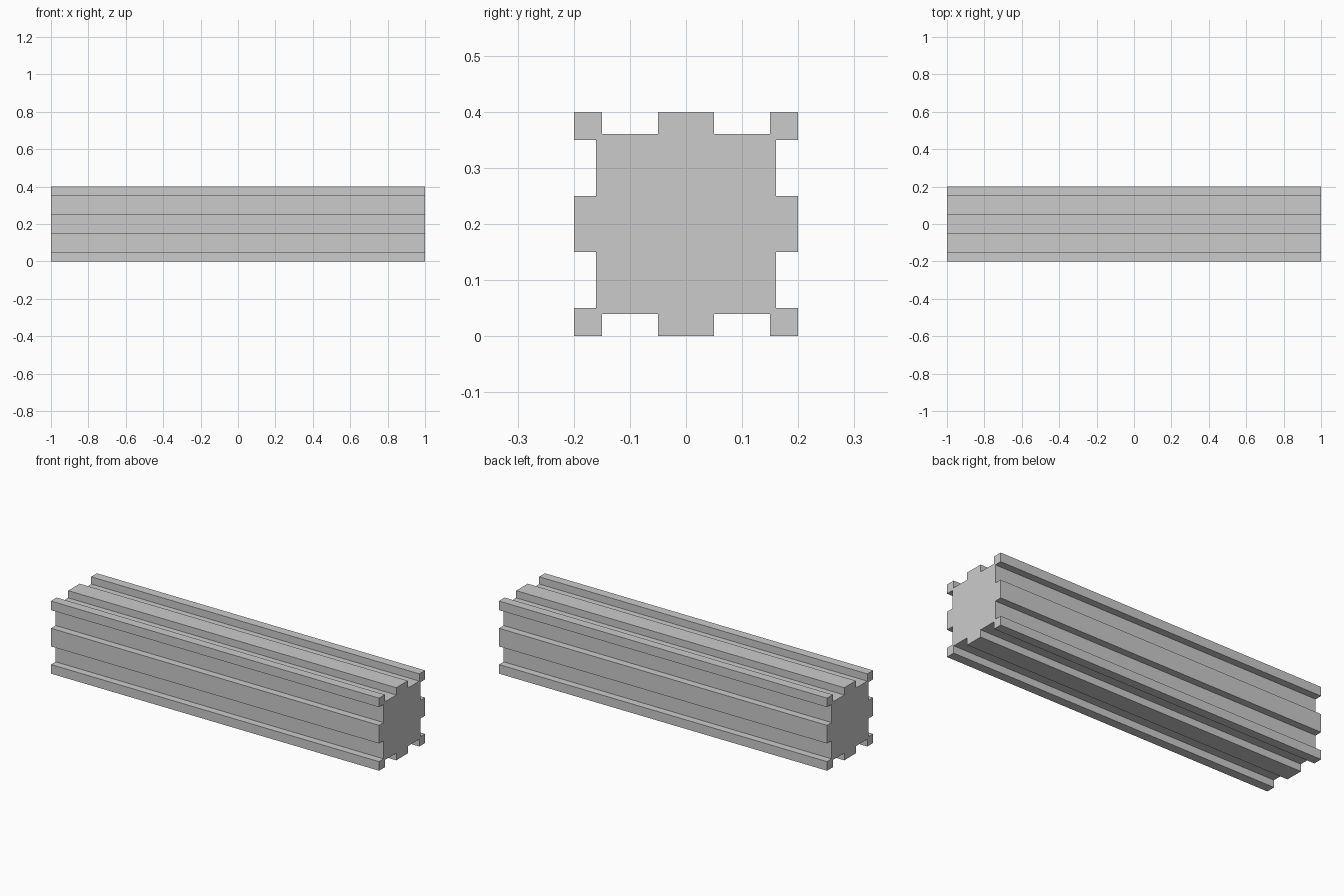
import bpy
import bmesh
from math import pi
from mathutils import Matrix, Vector

cube = bpy.data.objects.get("Cube")
if cube:
    bpy.data.objects.remove(cube, do_unlink=True)

# Plain grey material
grey = bpy.data.materials.new("light_grey")
grey.use_nodes = True
colour = (0.6, 0.6, 0.6, 1)
grey.diffuse_color = colour
grey.node_tree.nodes["Principled BSDF"].inputs["Base Color"].default_value = colour

# Beam dimensions
LENGTH, OUTER, FLOOR = 2.0, 0.20, 0.16
RIB, CORNER = 0.05, 0.15

# One quarter of the section: centre rib, groove, corner rail, next groove
quarter = [(OUTER, -RIB), (OUTER, RIB), (FLOOR, RIB), (FLOOR, CORNER),
           (OUTER, CORNER), (OUTER, OUTER), (CORNER, OUTER),
           (CORNER, FLOOR), (RIB, FLOOR)]

# Repeat the quarter around the beam axis and extrude it lengthwise
bm = bmesh.new()
section = []
for turn in range(4):
    rotation = Matrix.Rotation(turn * pi / 2, 3, "X")
    for y, z in quarter:
        point = rotation @ Vector((-LENGTH / 2, y, z))
        section.append(bm.verts.new(point + Vector((0, 0, OUTER))))
end_cap = bm.faces.new(section)
extruded = bmesh.ops.extrude_face_region(bm, geom=[end_cap], use_keep_orig=True)
far_end = [v for v in extruded["geom"] if isinstance(v, bmesh.types.BMVert)]
bmesh.ops.translate(bm, verts=far_end, vec=(LENGTH, 0, 0))
bmesh.ops.recalc_face_normals(bm, faces=bm.faces)

mesh = bpy.data.meshes.new("grooved_beam")
bm.to_mesh(mesh)
bm.free()
mesh.materials.append(grey)
beam = bpy.data.objects.new("grooved_beam", mesh)
bpy.context.collection.objects.link(beam)
